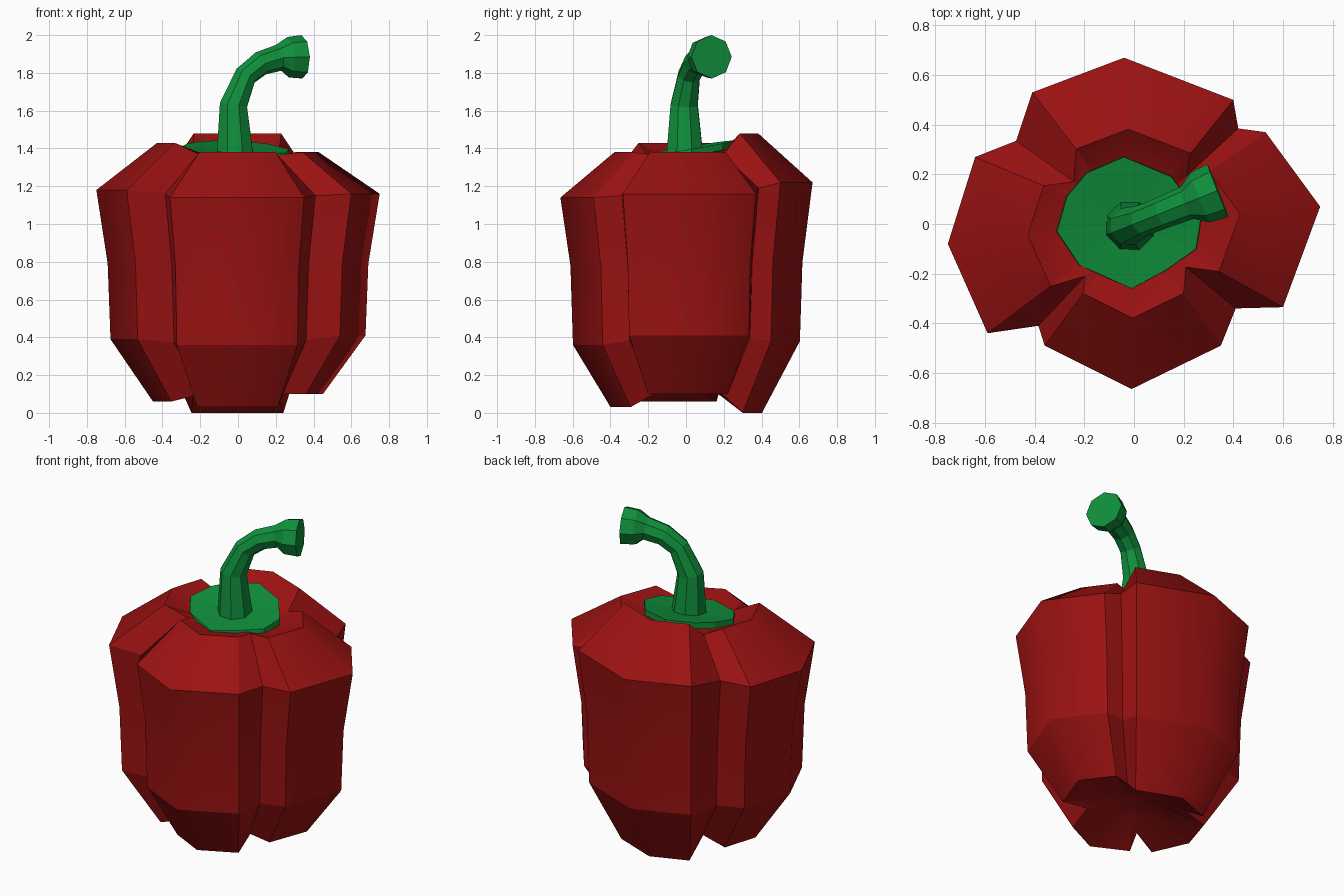
import bpy, bmesh, math
from mathutils import Vector

if "Cube" in bpy.data.objects:
    bpy.data.objects.remove(bpy.data.objects["Cube"])


def paint(name, rgb):
    m = bpy.data.materials.new(name)
    m.diffuse_color = (*rgb, 1)
    m.use_nodes = True
    m.node_tree.nodes["Principled BSDF"].inputs["Base Color"].default_value = m.diffuse_color
    return m


RED = paint("red_skin", (0.33, 0.006, 0.006))
GREEN = paint("green_stalk", (0.005, 0.28, 0.045))


def loft(bm, rings):
    """Bridge rings of points into quads and return the vertex rings."""
    vr = [[bm.verts.new(p) for p in r] for r in rings]
    n = len(vr[0])
    for a, b in zip(vr, vr[1:]):
        for i in range(n):
            j = (i + 1) % n
            bm.faces.new((a[i], a[j], b[j], b[i]))
    return vr


def fan(bm, ring, tip):
    """Close a ring with triangles to a middle point."""
    c = bm.verts.new(tip)
    for i in range(len(ring)):
        bm.faces.new((ring[i], ring[(i + 1) % len(ring)], c))


def finish(bm, name, mat, smooth=False):
    bmesh.ops.recalc_face_normals(bm, faces=bm.faces)
    for f in bm.faces:
        f.smooth = smooth
    me = bpy.data.meshes.new(name)
    bm.to_mesh(me)
    bm.free()
    me.materials.append(mat)
    ob = bpy.data.objects.new(name, me)
    bpy.context.collection.objects.link(ob)
    return ob


# Pepper body: four lobes of three points each, with a crease after each lobe
lobes = [  # outline at the shoulder, crease, heights of the five rings
    ([(-.36, -.49), (-.01, -.665), (.35, -.49)], (.41, -.34), (.03, .36, .78, 1.14, 1.38)),
    ([(.60, -.335), (.75, .07), (.53, .37)], (.42, .385), (.10, .41, .79, 1.16, 1.38)),
    ([(.40, .50), (-.04, .67), (-.41, .53)], (-.475, .335), (0, .38, .80, 1.22, 1.48)),
    ([(-.64, .27), (-.75, -.08), (-.59, -.44)], (-.385, -.41), (.06, .39, .79, 1.18, 1.43)),
]
lobe_scale = (.60, .90, .92, 1, .57)
crease_scale = (.50, .88, .91, 1, .51)

rings = []
for k in range(5):
    ring = []
    for i, (pts, crease, zs) in enumerate(lobes):
        ring += [(x * lobe_scale[k], y * lobe_scale[k], zs[k]) for x, y in pts]
        z = (zs[k] + lobes[(i + 1) % 4][2][k]) / 2
        z = {0: .10, 4: 1.365}.get(k, z)
        ring.append((crease[0] * crease_scale[k], crease[1] * crease_scale[k], z))
    rings.append(ring)
# Sunken middle at the bottom and under the stalk
dip = lambda r, s, z: [(x * s, y * s, z) for x, y, _ in r]
rings = [dip(rings[0], .4, .14)] + rings + [dip(rings[4], .55, 1.34)]

bm = bmesh.new()
vr = loft(bm, rings)
fan(bm, vr[0], (0, 0, .17))
fan(bm, vr[-1], (0, 0, 1.33))
# Sharp lobe corners, shoulders and base; soft lobe middles
for k, ring in enumerate(vr):
    for i in range(16):
        if k in (1, 2, 4, 5):
            bm.edges.get((ring[i], ring[(i + 1) % 16])).smooth = False
        if k < 6 and i % 4 != 1:
            bm.edges.get((ring[i], vr[k + 1][i])).smooth = False
finish(bm, "pepper_body", RED, smooth=True)

# Leafy cap around the stalk, raised towards the back
outline = [(-.01, -.26), (.13, -.185), (.25, -.10), (.27, .03), (.15, .19),
           (-.04, .27), (-.19, .205), (-.27, .11), (-.31, -.03), (-.22, -.165)]
rim_z = lambda x, y: 1.40 + .16 * y - .03 * x
top = [(x, y, rim_z(x, y)) for x, y in outline]
under = [(x * 1.01, y * 1.01, z - .035) for x, y, z in top]
bm = bmesh.new()
vr = loft(bm, [under, top])
fan(bm, vr[0], (0, 0, 1.33))
fan(bm, vr[1], (-.015, 0, 1.385))
finish(bm, "stalk_cap", GREEN)

# Curved stalk: centre x, centre z, radius; flares at the cut end
path = [(-.015, 1.36, .105), (-.024, 1.63, .078), (.04, 1.785, .063), (.12, 1.85, .065),
        (.215, 1.88, .07), (.265, 1.883, .107), (.338, 1.885, .115)]
pts = [Vector((x, .4 * x, z)) for x, z, _ in path]
side = Vector((-.37, .93, 0)).normalized()
rings = []
for i, p in enumerate(pts):
    t = (pts[min(i + 1, 6)] - pts[max(i - 1, 0)]).normalized()
    if i == 0:
        t = Vector((0, 0, 1))
    up = side.cross(t).normalized()
    r = path[i][2]
    rings.append([p + r * (math.cos(a) * side + math.sin(a) * up)
                  for a in (math.tau * j / 8 for j in range(8))])
bm = bmesh.new()
vr = loft(bm, rings)
bm.faces.new(vr[0])
bm.faces.new(vr[-1])
finish(bm, "stalk", GREEN)
